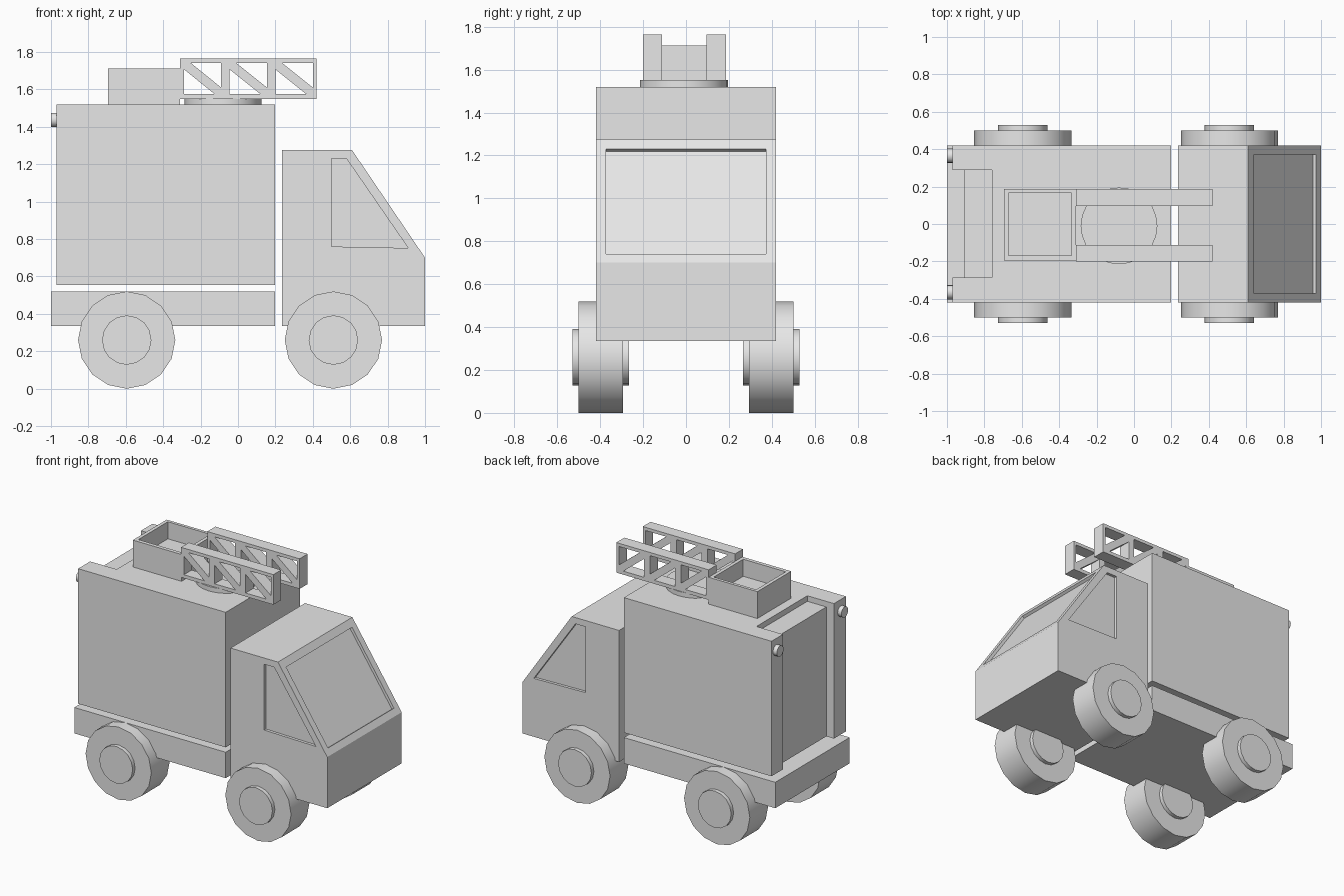
import bpy, bmesh, math
from mathutils import Matrix, Vector

if "Cube" in bpy.data.objects:
    bpy.data.objects.remove(bpy.data.objects["Cube"], do_unlink=True)

grey = bpy.data.materials.new("light_grey")
grey.use_nodes = True
grey.diffuse_color = (0.8, 0.8, 0.8, 1)
grey.node_tree.nodes["Principled BSDF"].inputs["Base Color"].default_value = (0.8, 0.8, 0.8, 1)


def finish(name, bm):
    bmesh.ops.recalc_face_normals(bm, faces=bm.faces)
    mesh = bpy.data.meshes.new(name)
    bm.to_mesh(mesh)
    bm.free()
    mesh.materials.append(grey)
    obj = bpy.data.objects.new(name, mesh)
    bpy.context.collection.objects.link(obj)
    return obj


def add_prism(bm, points, y0, y1):
    """Extrude an (x, z) outline from y0 to y1."""
    face = bm.faces.new([bm.verts.new((x, y0, z)) for x, z in points])
    extruded = bmesh.ops.extrude_face_region(bm, geom=[face])["geom"]
    moved = [v for v in extruded if isinstance(v, bmesh.types.BMVert)]
    bmesh.ops.translate(bm, verts=moved, vec=(0, y1 - y0, 0))


def prism(name, points, y0, y1):
    bm = bmesh.new()
    add_prism(bm, points, y0, y1)
    return finish(name, bm)


def rect(x0, x1, z0, z1):
    return [(x0, z0), (x1, z0), (x1, z1), (x0, z1)]


def cylinder(name, radius, depth, center, axis, sides):
    bm = bmesh.new()
    turn = Vector((0, 0, 1)).rotation_difference(Vector(axis)).to_matrix().to_4x4()
    bmesh.ops.create_cone(bm, cap_ends=True, segments=sides, radius1=radius,
                          radius2=radius, depth=depth,
                          matrix=Matrix.Translation(center) @ turn)
    obj = finish(name, bm)
    bpy.ops.object.select_all(action='DESELECT')
    obj.select_set(True)
    bpy.context.view_layer.objects.active = obj
    bpy.ops.object.shade_smooth_by_angle(angle=math.radians(35))
    return obj


def cut(target, cutter):
    cutter.hide_render = True
    mod = target.modifiers.new("cut", 'BOOLEAN')
    mod.operation = 'DIFFERENCE'
    mod.object = cutter
    bpy.context.view_layer.objects.active = target
    bpy.ops.object.modifier_apply(modifier=mod.name)
    bpy.data.objects.remove(cutter, do_unlink=True)


HALF = 0.42      # half width of cab and body
RECESS = 0.02    # window depth

# Cab with sloped front
low, high = Vector((1.0, 0.7)), Vector((0.61, 1.275))
cab = prism("cab", [(0.235, 0.335), (1.0, 0.335), low, high, (0.235, 1.275)], -HALF, HALF)

# Windshield recess, following the slope
slope = high - low
normal = Vector((slope.y, -slope.x)).normalized() * RECESS
a, b = low + slope * 0.07, low + slope * 0.92
cut(cab, prism("windshield_cutter", [a - normal, a + normal, b + normal, b - normal],
               -0.372, 0.372))

# Side window recesses
side_window = [(0.5, 0.76), (0.91, 0.752), (0.58, 1.23), (0.5, 1.23)]
for s in (-1, 1):
    cut(cab, prism("window_cutter", side_window, s * (HALF - RECESS), s * (HALF + 0.05)))

# Rear platform and tall body with a recessed back between two pillars
prism("rear_platform", rect(-1.0, 0.197, 0.335, 0.52), -HALF, HALF)
body = prism("cargo_body", rect(-0.97, 0.197, 0.555, 1.52), -HALF, HALF)
cut(body, prism("back_cutter", rect(-1.1, -0.91, 0.4, 1.7), -0.285, 0.29))
cut(body, prism("ledge_cutter", rect(-1.1, -0.76, 1.48, 1.7), -0.285, 0.29))

# Rear lamps on the pillars
for side, s in (("right", -1), ("left", 1)):
    cylinder(f"rear_lamp_{side}", 0.038, 0.04, (-0.98, s * 0.365, 1.437), (1, 0, 0), 16)

# Wheels with hubs showing on both faces
for place, x in (("rear", -0.595), ("front", 0.51)):
    for side, s in (("right", -1), ("left", 1)):
        center = (x, s * 0.397, 0.26)
        cylinder(f"{place}_wheel_{side}", 0.26, 0.206, center, (0, 1, 0), 16)
        cylinder(f"{place}_hub_{side}", 0.132, 0.262, center, (0, 1, 0), 16)

# Turntable on the roof
cylinder("turntable", 0.205, 0.035, (-0.08, -0.01, 1.535), (0, 0, 1), 24)

# Open basket
basket = prism("basket", rect(-0.695, -0.31, 1.518, 1.712), -0.195, 0.187)
cut(basket, prism("basket_cutter", rect(-0.67, -0.335, 1.59, 1.8), -0.168, 0.165))

# Ladder rails: chords, posts and diagonal braces
z0, z1 = 1.575, 1.742
posts = [(-0.31, -0.288), (-0.09, -0.045), (0.155, 0.2), (0.4, 0.42)]
for side, y0, y1 in (("right", -0.2, -0.112), ("left", 0.096, 0.187)):
    bm = bmesh.new()
    add_prism(bm, rect(-0.31, 0.42, 1.55, z0), y0, y1)
    add_prism(bm, rect(-0.31, 0.42, z1, 1.765), y0, y1)
    for x0, x1 in posts:
        add_prism(bm, rect(x0, x1, z0, z1), y0, y1)
    for (_, x0), (x1, _) in zip(posts, posts[1:]):
        t = 0.035
        add_prism(bm, [(x0, z1), (x0, z1 - t), (x1 - t, z0), (x1, z0),
                       (x1, z0 + t), (x0 + t, z1)], y0, y1)
    finish(f"ladder_rail_{side}", bm)
